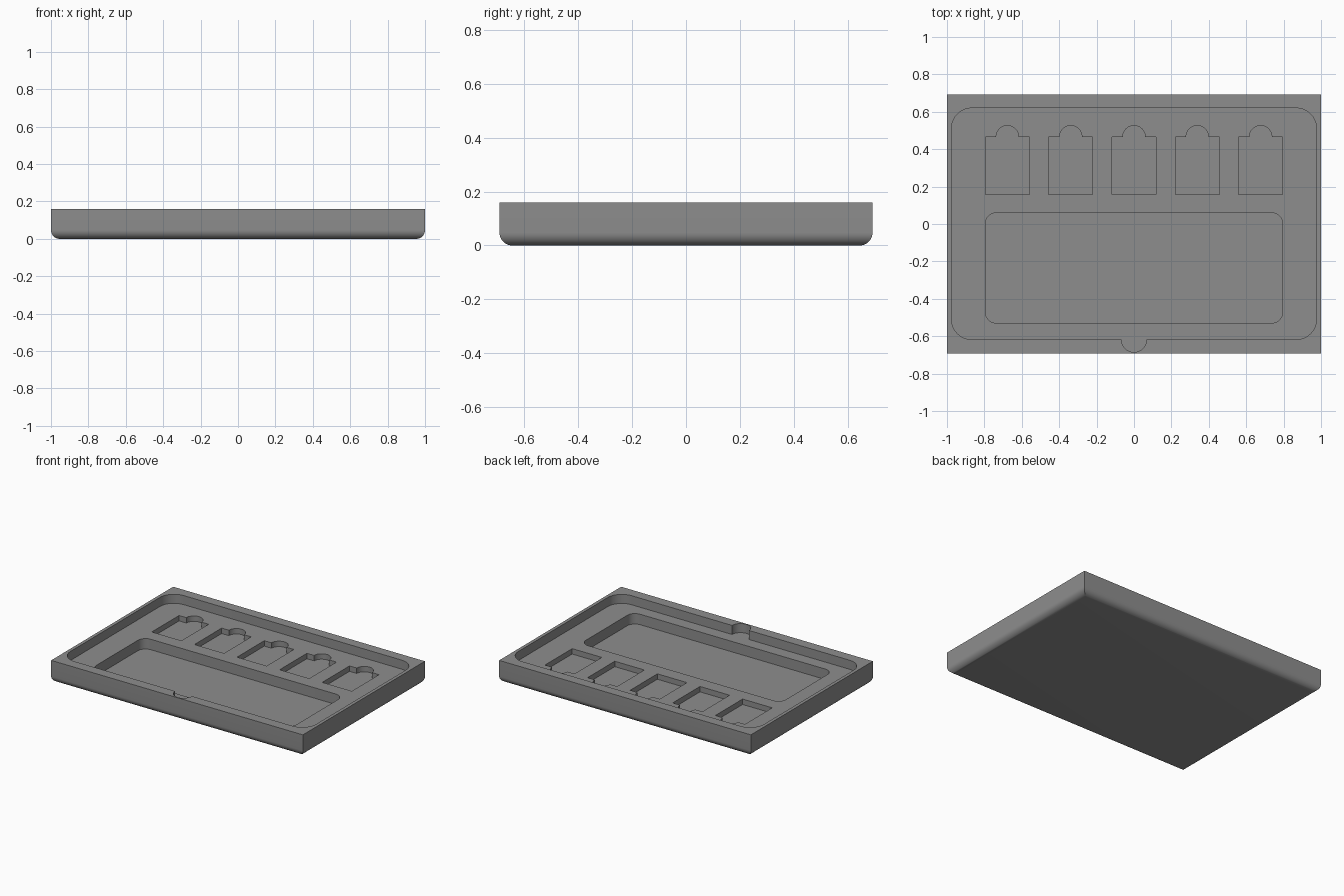
import bpy, bmesh, math

if "Cube" in bpy.data.objects:
    bpy.data.objects.remove(bpy.data.objects["Cube"])

W, D, H = 1.0, 0.692, 0.16      # half width, half depth, height
RECESS_Z, SMALL_Z, LARGE_Z = 0.095, 0.056, 0.02

grey = bpy.data.materials.new("mid grey")
grey.diffuse_color = (0.27, 0.27, 0.27, 1)
grey.use_nodes = True
grey.node_tree.nodes["Principled BSDF"].inputs["Base Color"].default_value = grey.diffuse_color


def arc(cx, cy, r, a0, a1, n):
    """Points along an arc, angles in degrees."""
    return [(cx + r * math.cos(math.radians(a0 + (a1 - a0) * i / n)),
             cy + r * math.sin(math.radians(a0 + (a1 - a0) * i / n))) for i in range(n + 1)]


def rounded_rect(hw, y0, y1, r):
    """Counter-clockwise outline, starting at the front right corner."""
    return (arc(hw - r, y0 + r, r, -90, 0, 10) + arc(hw - r, y1 - r, r, 0, 90, 10)
            + arc(-hw + r, y1 - r, r, 90, 180, 10) + arc(-hw + r, y0 + r, r, 180, 270, 10))


def prism(name, outline, z0, z1):
    """Solid made by extruding a flat outline upwards."""
    bm = bmesh.new()
    face = bm.faces.new([bm.verts.new((x, y, z0)) for x, y in outline])
    top = bmesh.ops.extrude_face_region(bm, geom=[face])["geom"]
    bmesh.ops.translate(bm, vec=(0, 0, z1 - z0),
                        verts=[g for g in top if isinstance(g, bmesh.types.BMVert)])
    bmesh.ops.recalc_face_normals(bm, faces=bm.faces)
    mesh = bpy.data.meshes.new(name)
    bm.to_mesh(mesh)
    bm.free()
    mesh.materials.append(grey)
    obj = bpy.data.objects.new(name, mesh)
    bpy.context.collection.objects.link(obj)
    return obj


# Tray block with rounded bottom edges and square upright corners
tray = prism("tray", [(-W, -D), (W, -D), (W, D), (-W, D)], 0, H)
bm = bmesh.new()
bm.from_mesh(tray.data)
bottom = [e for e in bm.edges if all(v.co.z < 0.001 for v in e.verts)]
bmesh.ops.bevel(bm, geom=bottom, offset=0.047, segments=10, profile=0.5, affect='EDGES')
bm.to_mesh(tray.data)
bm.free()

# Main recess with the finger notch in its front edge
recess = rounded_rect(0.976, -0.618, 0.62, 0.11) + arc(0, -0.618, 0.067, 180, 360, 24)
cutters = [prism("recess_cutter", recess, RECESS_Z, H + 0.1)]

# Large rounded pocket
cutters.append(prism("large_pocket_cutter", rounded_rect(0.795, -0.53, 0.06, 0.06),
                     LARGE_Z, RECESS_Z + 0.02))

# Row of five small pockets, each with a round finger tab at the back
for i in range(-2, 3):
    cx = i * 0.3385
    outline = [(cx - 0.1175, 0.157), (cx + 0.1175, 0.157), (cx + 0.1175, 0.466)]
    outline += arc(cx, 0.466, 0.06, 0, 180, 20) + [(cx - 0.1175, 0.466)]
    cutters.append(prism("small_pocket_cutter", outline, SMALL_Z, RECESS_Z + 0.02))

# Carve the tray
bpy.context.view_layer.objects.active = tray
tray.select_set(True)
for cutter in cutters:
    mod = tray.modifiers.new("carve", 'BOOLEAN')
    mod.operation, mod.solver, mod.object = 'DIFFERENCE', 'EXACT', cutter
    bpy.ops.object.modifier_apply(modifier=mod.name)
    bpy.data.objects.remove(cutter)

bpy.ops.object.shade_smooth_by_angle(angle=math.radians(30))
